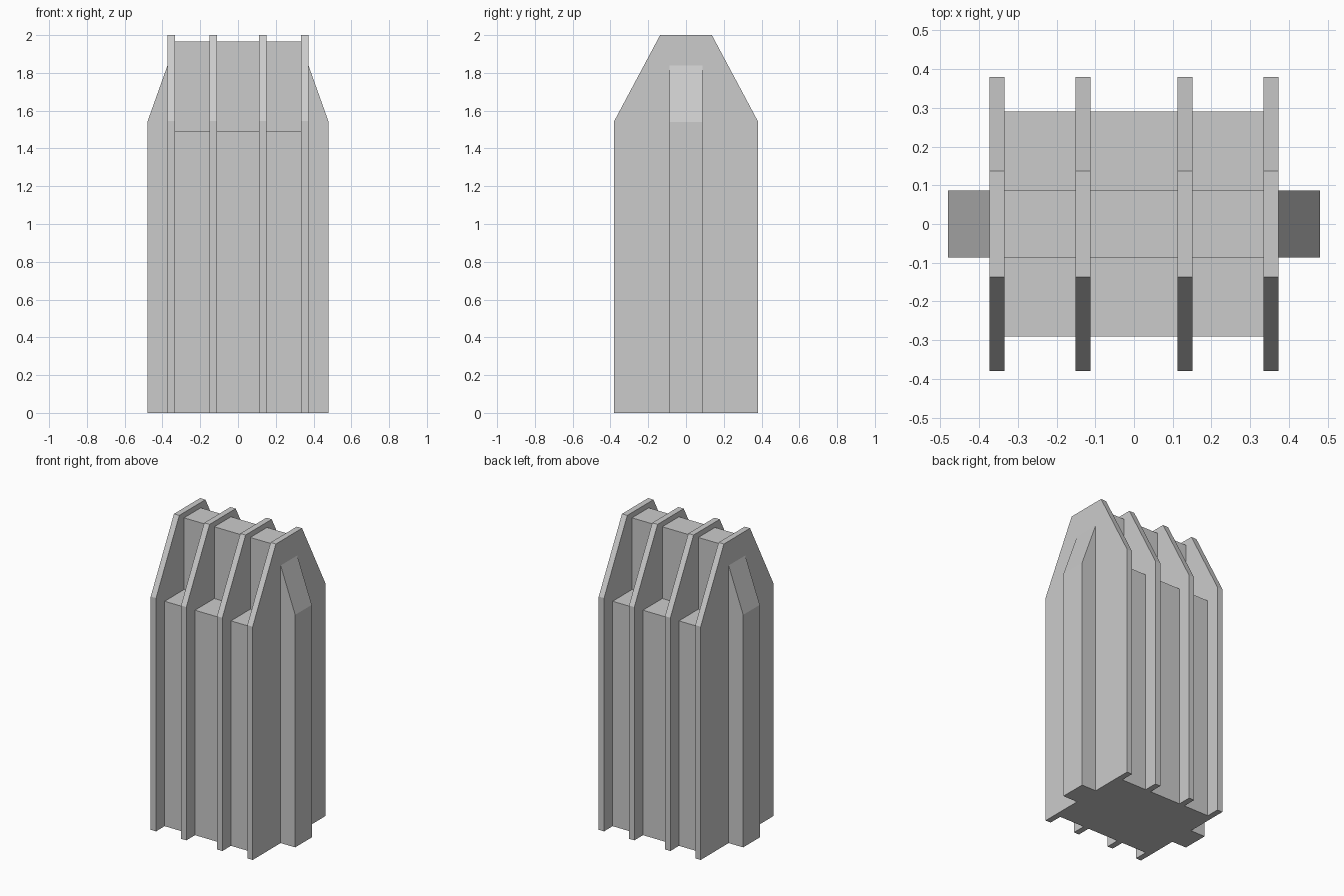
import bpy
import bmesh
from mathutils import Vector

old = bpy.data.objects.get("Cube")
if old:
    bpy.data.objects.remove(old, do_unlink=True)

grey = bpy.data.materials.new("plain grey")
grey.use_nodes = True
colour = (0.6, 0.6, 0.6, 1)
grey.diffuse_color = colour
grey.node_tree.nodes["Principled BSDF"].inputs["Base Color"].default_value = colour


def prism(name, profile, direction):
    """Extrude a closed 3D profile along a direction into a solid part."""
    bm = bmesh.new()
    face = bm.faces.new([bm.verts.new(p) for p in profile])
    result = bmesh.ops.extrude_face_region(bm, geom=[face], use_keep_orig=True)
    moved = [v for v in result["geom"] if isinstance(v, bmesh.types.BMVert)]
    bmesh.ops.translate(bm, verts=moved, vec=Vector(direction))
    bmesh.ops.recalc_face_normals(bm, faces=bm.faces)
    mesh = bpy.data.meshes.new(name)
    bm.to_mesh(mesh)
    bm.free()
    mesh.materials.append(grey)
    obj = bpy.data.objects.new(name, mesh)
    bpy.context.collection.objects.link(obj)
    return obj


def block(name, half_x, half_y, bottom, top):
    base = [(-half_x, -half_y, bottom), (half_x, -half_y, bottom),
            (half_x, half_y, bottom), (-half_x, half_y, bottom)]
    return prism(name, base, (0, 0, top - bottom))


# Stepped core
block("lower_body", 0.35, 0.29, 0, 1.49)
block("upper_core", 0.34, 0.087, 1.49, 1.965)

# Four tapered fins running front to back
fin_width = 0.039
half_fin = [(0.38, 0), (0.38, 1.545), (0.137, 2)]
outline = half_fin + [(-y, z) for y, z in reversed(half_fin)]
for name, x in (("outer_fin_right", -0.354), ("inner_fin_right", -0.132),
                ("inner_fin_left", 0.132), ("outer_fin_left", 0.354)):
    prism(name, [(x - fin_width / 2, y, z) for y, z in outline], (fin_width, 0, 0))

# Side buttresses with sloped tops
for side, sign in (("right", -1), ("left", 1)):
    shape = [(0.354, 0), (0.48, 0), (0.48, 1.54), (0.373, 1.84), (0.354, 1.84)]
    prism("side_buttress_" + side, [(sign * x, -0.087, z) for x, z in shape], (0, 0.174, 0))
